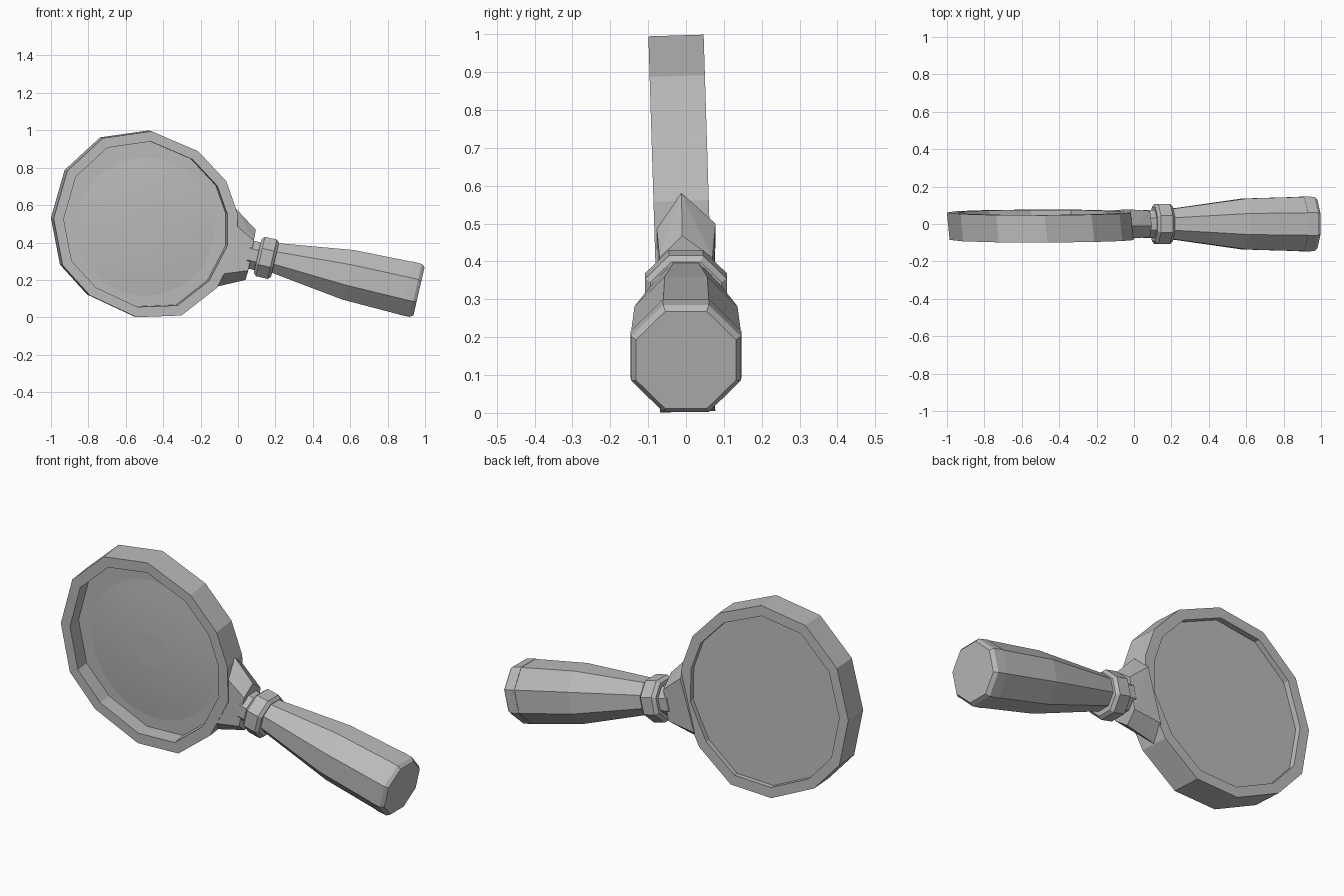
import bpy, bmesh, math
from mathutils import Matrix, Vector

if "Cube" in bpy.data.objects:
    bpy.data.objects.remove(bpy.data.objects["Cube"])

grey = bpy.data.materials.new("plain grey")
grey.diffuse_color = (0.5, 0.5, 0.5, 1)
grey.use_nodes = True
grey.node_tree.nodes["Principled BSDF"].inputs["Base Color"].default_value = grey.diffuse_color


def finish(name, bm):
    bmesh.ops.recalc_face_normals(bm, faces=bm.faces[:])
    me = bpy.data.meshes.new(name)
    bm.to_mesh(me)
    bm.free()
    me.materials.append(grey)
    ob = bpy.data.objects.new(name, me)
    bpy.context.collection.objects.link(ob)
    return ob


def loft(bm, loops, closed=False, caps=False):
    rings = [[bm.verts.new(p) for p in loop] for loop in loops]
    n = len(rings[0])
    pairs = list(zip(rings, rings[1:])) + ([(rings[-1], rings[0])] if closed else [])
    for a, b in pairs:
        for i in range(n):
            j = (i + 1) % n
            bm.faces.new((a[i], a[j], b[j], b[i]))
    if caps:
        bm.faces.new(rings[0])
        bm.faces.new(rings[-1])


# Frame outline (x, z), leaning slightly forward at the top
outline = [(-0.47, 0.997), (-0.73, 0.96), (-0.92, 0.785), (-0.993, 0.53),
           (-0.945, 0.28), (-0.80, 0.12), (-0.55, 0.003), (-0.31, 0.012),
           (-0.12, 0.16), (-0.01, 0.37), (-0.01, 0.56), (-0.07, 0.73),
           (-0.22, 0.89)]
cx, cz = -0.505, 0.5


def rim(scale, depth):
    pts = []
    for x, z in outline:
        x, z = cx + (x - cx) * scale, cz + (z - cz) * scale
        pts.append((x - 0.1 * depth, 0.0045 - 0.031 * z + depth, z + 0.03 * depth))
    return pts


bm = bmesh.new()
loft(bm, [rim(1, -0.073), rim(1, 0.073), rim(0.89, 0.073), rim(0.89, -0.073)], closed=True)
finish("lens_frame", bm)

# Lens plate with a very shallow round bulge on the front
bm = bmesh.new()
loft(bm, [rim(0.90, 0.012), rim(0.90, 0.045)], caps=True)
finish("lens_plate", bm)

bm = bmesh.new()
circles = []
for r, d in ((0.375, 0.013), (0.28, 0.004), (0.19, -0.002), (0.09, -0.005)):
    circles.append([(cx + 0.01 + r * math.cos(a), -0.011 + d - 0.031 * r * math.sin(a),
                     cz - 0.015 + r * math.sin(a))
                    for a in (math.tau * i / 32 for i in range(32))])
loft(bm, circles, caps=True)
dome = finish("lens_bulge", bm)
for p in dome.data.polygons:
    p.use_smooth = len(p.vertices) == 4

# Wedge bracket joining the frame to the handle
bm = bmesh.new()
points = [(-0.01, -0.012, 0.58), (0.095, -0.01, 0.468),
          (-0.13, 0, 0.16), (0.04, 0, 0.20)]
for s in (-1, 1):
    points += [(-0.02, s * 0.078, 0.50), (0.085, s * 0.07, 0.41),
               (0.055, s * 0.07, 0.25), (-0.10, s * 0.075, 0.23)]
for p in points:
    bm.verts.new(p)
bmesh.ops.convex_hull(bm, input=bm.verts[:])
finish("bracket", bm)

# Octagonal parts turned along the sloping handle axis: (distance, half width)
axis_frame = Matrix.Translation(Vector((0.2, 0, 0.317))) @ Matrix.Rotation(math.radians(13), 4, 'Y')


def octagon_part(name, profile, drop=0.0):
    loops = []
    for t, w in profile:
        r = w / math.cos(math.pi / 8)
        loops.append([axis_frame @ Vector((t, r * math.cos(a), r * math.sin(a) - drop))
                      for a in (math.pi / 8 + i * math.pi / 4 for i in range(8))])
    b = bmesh.new()
    loft(b, loops, caps=True)
    return finish(name, b)


octagon_part("neck", [(-0.145, 0.076), (-0.08, 0.076)], 0.012)
octagon_part("collar", [(-0.095, 0.092), (-0.08, 0.108), (-0.015, 0.108), (0.0, 0.094)], 0.01)
octagon_part("handle", [(-0.01, 0.08), (0.40, 0.136), (0.715, 0.145)])
octagon_part("handle_cap", [(0.715, 0.147), (0.77, 0.145), (0.788, 0.132)])
